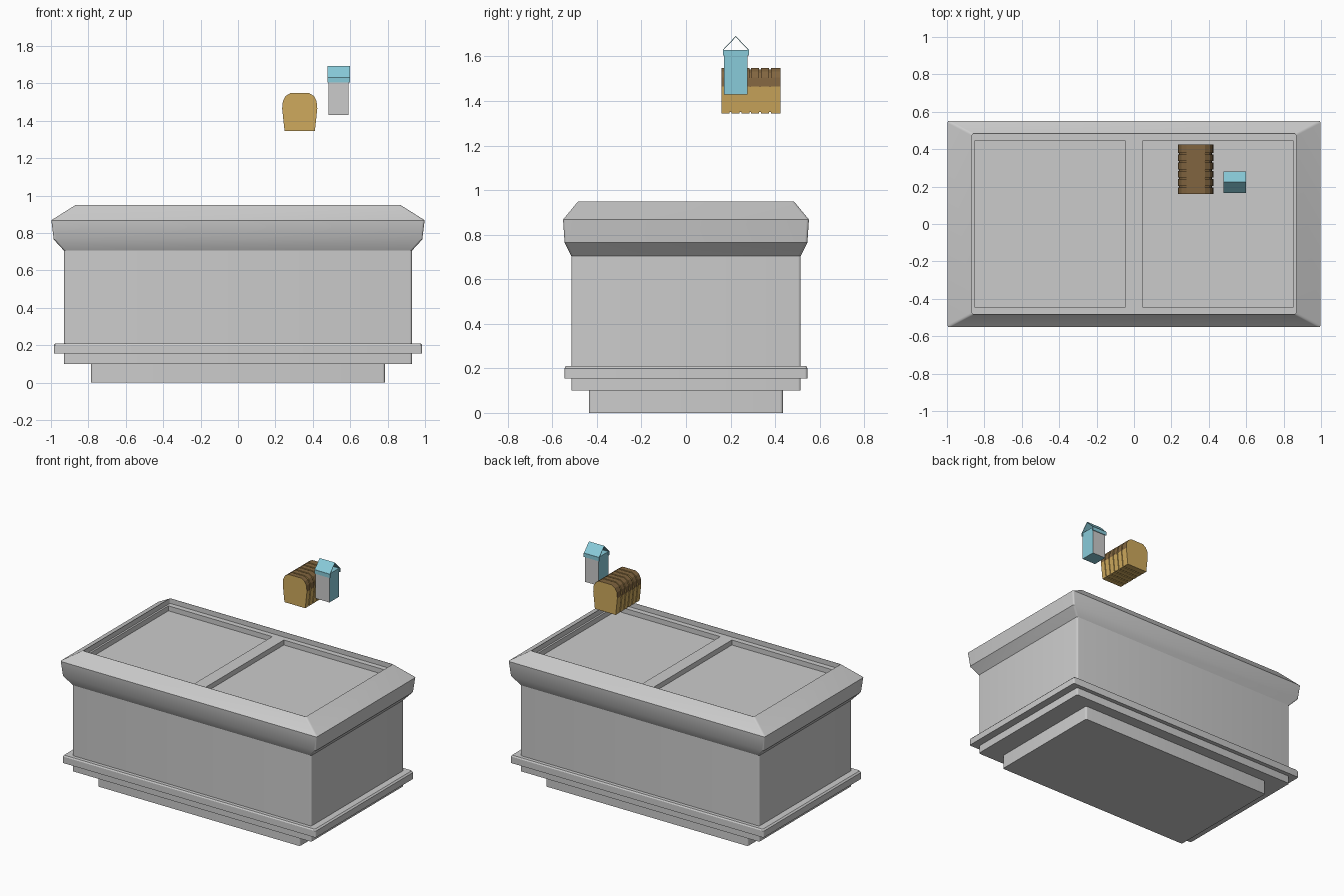
import bpy, bmesh, math

if "Cube" in bpy.data.objects:
    bpy.data.objects.remove(bpy.data.objects["Cube"])


def material(name, rgb):
    m = bpy.data.materials.new(name)
    m.diffuse_color = (*rgb, 1)
    m.use_nodes = True
    m.node_tree.nodes["Principled BSDF"].inputs["Base Color"].default_value = m.diffuse_color
    return m


TAN = material("bread_crumb", (0.62, 0.40, 0.11))
BROWN = material("bread_crust", (0.22, 0.13, 0.05))
BLUE = material("carton_blue", (0.25, 0.60, 0.70))
WHITE = material("carton_white", (0.6, 0.6, 0.6))


def loft(name, rings, cap_start=True, cap_end=True, mats=(), smooth=False):
    """Skin a list of equal-length point loops."""
    bm = bmesh.new()
    loops = [[bm.verts.new(p) for p in ring] for ring in rings]
    n = len(loops[0])
    for a, b in zip(loops, loops[1:]):
        for i in range(n):
            j = (i + 1) % n
            bm.faces.new((a[i], a[j], b[j], b[i]))
    if cap_start:
        bm.faces.new(loops[0][::-1])
    if cap_end:
        bm.faces.new(loops[-1])
    bmesh.ops.recalc_face_normals(bm, faces=bm.faces)
    me = bpy.data.meshes.new(name)
    bm.to_mesh(me)
    bm.free()
    ob = bpy.data.objects.new(name, me)
    bpy.context.collection.objects.link(ob)
    for m in mats:
        me.materials.append(m)
    if smooth:
        bpy.ops.object.select_all(action='DESELECT')
        ob.select_set(True)
        bpy.context.view_layer.objects.active = ob
        bpy.ops.object.shade_smooth_by_angle(angle=math.radians(26))
    return ob


def rounded(hx, hy, z, r=0.012, seg=4):
    """Rectangle loop with small rounded corners."""
    pts = []
    for k, (sx, sy) in enumerate(((1, 1), (-1, 1), (-1, -1), (1, -1))):
        for s in range(seg + 1):
            a = math.pi / 2 * (k + s / seg)
            pts.append((sx * (hx - r) + r * math.cos(a), sy * (hy - r) + r * math.sin(a), z))
    return pts


def box(name, x0, x1, y0, y1, z0, z1, mats=()):
    ring = lambda z: [(x0, y0, z), (x1, y0, z), (x1, y1, z), (x0, y1, z)]
    return loft(name, [ring(z0), ring(z1)], mats=mats)


# Freezer cabinet: plinth, body, bumper, rim
loft("plinth", [rounded(0.785, 0.435, z) for z in (0, 0.1)], smooth=True)
loft("cabinet_body", [rounded(0.93, 0.515, z) for z in (0.1, 0.71)], smooth=True)
loft("bumper", [rounded(*p) for p in ((0.93, 0.515, 0.155), (0.985, 0.545, 0.155), (0.985, 0.545, 0.2),
                                      (0.975, 0.54, 0.21), (0.93, 0.515, 0.21))],
     False, False, smooth=True)
loft("rim", [rounded(*p) for p in ((0.93, 0.515, 0.705), (0.985, 0.545, 0.765), (0.998, 0.552, 0.868),
                                   (0.868, 0.484, 0.95), (0.866, 0.482, 0.95), (0.866, 0.482, 0.86))],
     False, False, smooth=True)

# Recessed lid frame and two sliding panels
LEDGE, PANE = 0.915, 0.88
box("lid_panels", -0.866, 0.866, -0.482, 0.482, 0.86, PANE)
for s, side in ((-1, "left"), (1, "right")):
    box(side + "_lid_frame", *sorted((s * 0.853, s * 0.866)), -0.445, 0.445, 0.86, LEDGE)
for s, side in ((-1, "front"), (1, "back")):
    box(side + "_lid_frame", -0.866, 0.866, *sorted((s * 0.445, s * 0.482)), 0.86, LEDGE)
box("lid_divider", -0.045, 0.045, -0.445, 0.445, 0.86, LEDGE)

# Sliced loaf: half profile mirrored, then full and grooved stations along y
half = [(0.081, 1.345), (0.094, 1.465), (0.090, 1.505), (0.076, 1.532), (0.05, 1.548)]
outline = half + [(-x, z) for x, z in reversed(half)]


def slice_ring(y, k):
    return [(0.33 + x * k, y, 1.445 + (z - 1.445) * k) for x, z in outline]


rings, slices, y0, y1 = [], 6, 0.16, 0.425
step = (y1 - y0) / slices
for i in range(slices):
    y = y0 + i * step
    rings += [slice_ring(y, 1), slice_ring(y + step - 0.008, 1)]
    if i < slices - 1:
        rings += [slice_ring(y + step - 0.008, 0.94), slice_ring(y + step, 0.94)]
rings[-1] = slice_ring(y1, 1)
loaf = loft("bread_loaf", rings, mats=(TAN, BROWN))
for f in loaf.data.polygons:
    if f.center.z > 1.47 and abs(f.normal.y) < 0.5:
        f.material_index = 1

# Milk carton: box with white front and back, blue band and open gable roof
carton = box("carton_body", 0.485, 0.592, 0.17, 0.277, 1.43, 1.63, mats=(BLUE, WHITE))
for f in carton.data.polygons:
    if abs(f.normal.y) > 0.5:
        f.material_index = 1
for y, side in ((0.168, "front"), (0.279, "back")):
    box("carton_band_" + side, 0.479, 0.598, y - 0.003, y + 0.003, 1.605, 1.632, mats=(BLUE,))
roof = [(0.165, 1.63), (0.2235, 1.692), (0.282, 1.63), (0.278, 1.63), (0.2235, 1.687), (0.169, 1.63)]
loft("carton_roof", [[(x, y, z) for y, z in roof] for x in (0.479, 0.598)], mats=(BLUE,))
